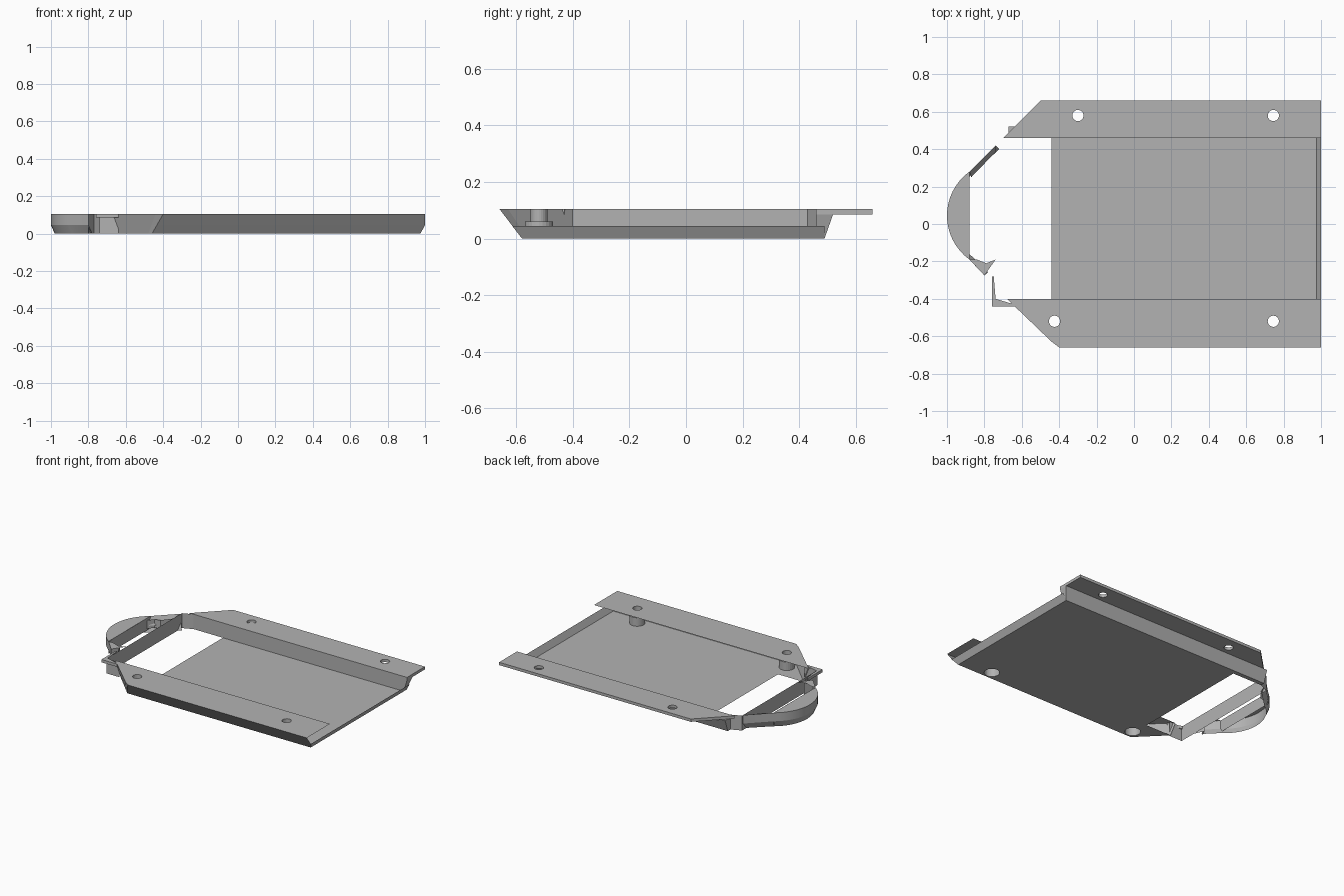
import bpy, bmesh, math

if "Cube" in bpy.data.objects:
    bpy.data.objects.remove(bpy.data.objects["Cube"])

TOP = 0.105
grey = bpy.data.materials.new("plain grey")
grey.diffuse_color = (0.45, 0.45, 0.45, 1)
grey.use_nodes = True
grey.node_tree.nodes["Principled BSDF"].inputs["Base Color"].default_value = grey.diffuse_color


def finish(name, bm, recalc=True):
    bmesh.ops.remove_doubles(bm, verts=bm.verts, dist=1e-5)
    if recalc:
        bmesh.ops.recalc_face_normals(bm, faces=bm.faces)
    me = bpy.data.meshes.new(name)
    bm.to_mesh(me)
    bm.free()
    me.materials.append(grey)
    ob = bpy.data.objects.new(name, me)
    bpy.context.collection.objects.link(ob)
    return ob


def circle(c, r, n=24):
    return [(c[0] + r * math.cos(2 * math.pi * i / n),
             c[1] + r * math.sin(2 * math.pi * i / n)) for i in range(n)]


def sheet(name, z, *loops):
    """Flat sheet: first loop is the outline, the rest are holes."""
    bm = bmesh.new()
    edges = []
    for loop in loops:
        vs = [bm.verts.new((x, y, z)) for x, y in loop]
        edges += [bm.edges.new((vs[i - 1], vs[i])) for i in range(len(vs))]
    bmesh.ops.triangle_fill(bm, use_beauty=True, edges=edges, normal=(0, 0, 1))
    for f in bm.faces:
        if f.normal.z < 0:
            f.normal_flip()
    return finish(name, bm, False)


def skin(name, rows, closed=False):
    """Quads between successive rows of 3D points."""
    bm = bmesh.new()
    grid = [[bm.verts.new(p) for p in row] for row in rows]
    for a, b in zip(grid, grid[1:]):
        for i in range(0 if closed else 1, len(a)):
            bm.faces.new((a[i - 1], a[i], b[i], b[i - 1]))
    return finish(name, bm, False)


def at(path, z):
    return [(x, y, z) for x, y in path]


def wall(name, path, z0=0.0, z1=TOP):
    return skin(name, [at(path, z0), at(path, z1)])


def prism(name, outline, z0, z1, holes=()):
    for z, part in ((z0, "_underside"), (z1, "_top")):
        sheet(name + part, z, outline, *holes)
    for i, loop in enumerate((outline, *holes)):
        skin(name + "_rim%d" % i, [at(loop, z0), at(loop, z1)], True)


front_holes = [(-0.425, -0.52), (0.745, -0.52)]
back_holes = [(-0.3, 0.58), (0.745, 0.58)]

# Floor pan with the wide underside recesses cut through it
sheet("floor", 0.0,
      [(0.975, 0.49), (-0.44, 0.49), (-0.44, -0.40), (-0.64, -0.40),
       (-0.48, -0.56), (-0.46, -0.58), (0.975, -0.58)],
      *[circle(c, 0.05) for c in front_holes])

# Sloping lip at the right end
skin("end_lip", [[(0.975, -0.58, 0), (0.975, 0.49, 0)],
                 [(1, -0.615, 0.045), (1, 0.49, 0.045)]])

# Hollow front rail: top sheet and sloping outer side
rail_top = [(-0.68, -0.40), (-0.44, -0.63), (-0.40, -0.66), (1, -0.66)]
rail_low = [(-0.64, -0.40), (-0.48, -0.56), (-0.46, -0.58), (0.975, -0.58)]
rail_mid = [(a[0] + (b[0] - a[0]) * 0.43, a[1] + (b[1] - a[1]) * 0.43)
            for a, b in zip(rail_low, rail_top)]
rail_mid[-1] = (1, rail_mid[-1][1])
sheet("front_rail_top", TOP, rail_top + [(1, -0.40)],
      *[circle(c, 0.03) for c in front_holes])
skin("front_rail_side", [at(rail_low, 0), at(rail_mid, 0.045), at(rail_top, TOP)])

# Screw recesses in the front rail: wide bore, shoulder, narrow bore
for i, c in enumerate(front_holes):
    skin("screw_recess_%d" % i,
         [at(circle(c, 0.05), 0), at(circle(c, 0.05), 0.06),
          at(circle(c, 0.03), 0.06), at(circle(c, 0.03), TOP)], True)

# Back flange with two through holes
prism("back_flange",
      [(-0.70, 0.46), (1, 0.46), (1, 0.66), (-0.50, 0.66)],
      0.085, TOP, [circle(c, 0.03) for c in back_holes])

# Back wall under the flange, sloping outwards
section = [(0.46, 0), (0.49, 0), (0.52, 0.085), (0.46, 0.085)]
bm = bmesh.new()
ends = [[bm.verts.new((x + (-0.025 if x > 0 and z == 0 else 0), y, z))
         for y, z in section] for x in (-0.67, 1.0)]
for i in range(4):
    bm.faces.new((ends[0][i - 1], ends[0][i], ends[1][i], ends[1][i - 1]))
for e in ends:
    bm.faces.new(e)
finish("back_wall", bm)

# Thin cross wall at the left of the opening, with its corner returns
wall("cross_wall", [(-0.64, -0.41), (-0.74, -0.41), (-0.74, 0.43), (-0.67, 0.46)])

# Rounded handle: outer wall, tapered foot, crescent top, inner wall
arc = [(-0.71 - 0.29 * math.cos(a), 0.045 + 0.29 * math.sin(a))
       for a in (math.radians(-54 + 108 * i / 16) for i in range(17))]
path = [(-0.80, -0.275)] + arc + [(-0.74, 0.42)]
foot = [(x + 0.02, y + (0.045 - y) * 0.05) for x, y in path]
handle = skin("handle_outer_wall", [at(path, TOP), at(path, 0.045), at(foot, 0)])
sheet("handle_top", TOP, arc)
wall("handle_inner_wall", [(-0.88, -0.19), (-0.88, 0.28)], 0.02)

# Sloping web between the handle and the back corner
skin("back_web", [[(-0.88, 0.28, TOP), (-0.74, 0.42, TOP)],
                  [(-0.87, 0.25, 0.05), (-0.74, 0.385, 0.05)]])
wall("back_clip", [(-0.88, 0.24), (-0.85, 0.28), (-0.81, 0.29), (-0.74, 0.38)], 0.03, 0.09)

# Front corner web and the short angled ledge
sheet("front_web", TOP, [(-0.88, -0.19), (-0.80, -0.275), (-0.74, -0.19),
                         (-0.79, -0.21), (-0.84, -0.19)])
wall("front_clip", [(-0.80, -0.275), (-0.77, -0.22), (-0.74, -0.29)])
prism("corner_ledge",
      [(-0.76, -0.28), (-0.76, -0.44), (-0.64, -0.44), (-0.64, -0.43),
       (-0.74, -0.40), (-0.75, -0.28)], 0.085, TOP)

# Shade the handle curve smoothly
bpy.context.view_layer.objects.active = handle
handle.select_set(True)
bpy.ops.object.shade_smooth_by_angle(angle=math.radians(20))
